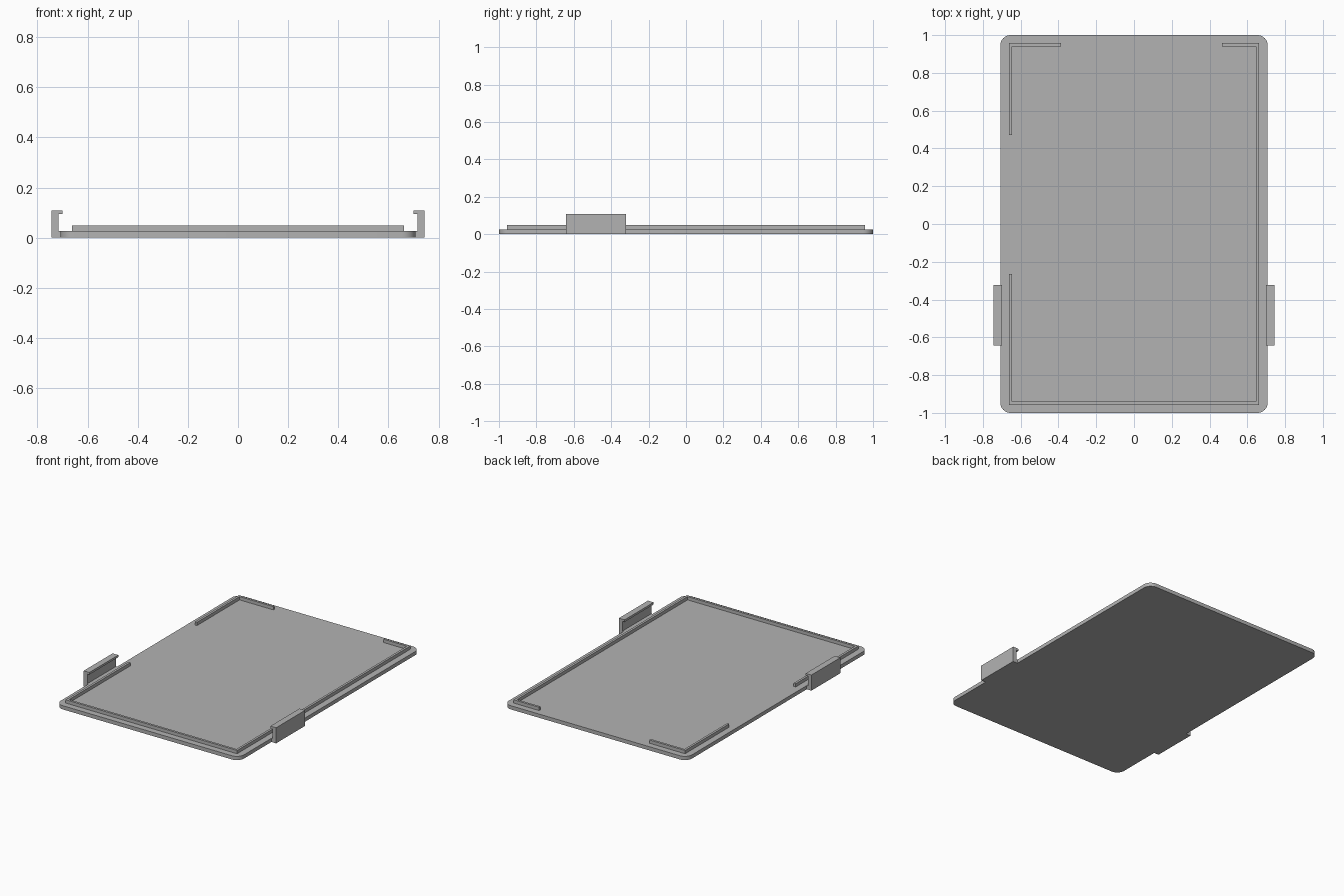
import bpy, bmesh, math
from mathutils import Vector, Matrix

cube = bpy.data.objects.get("Cube")
if cube:
    bpy.data.objects.remove(cube, do_unlink=True)

grey = bpy.data.materials.new("plain grey")
grey.use_nodes = True
colour = (0.45, 0.45, 0.45, 1)
grey.diffuse_color = colour
grey.node_tree.nodes["Principled BSDF"].inputs["Base Color"].default_value = colour


def prism(name, outline, low, high, matrix=Matrix()):
    """Extrude a flat outline from low to high along its own z axis."""
    bm = bmesh.new()
    face = bm.faces.new([bm.verts.new((x, y, low)) for x, y in outline])
    top = bmesh.ops.extrude_face_region(bm, geom=[face])["geom"]
    bmesh.ops.translate(bm, vec=(0, 0, high - low),
                        verts=[v for v in top if isinstance(v, bmesh.types.BMVert)])
    bm.transform(matrix)
    bmesh.ops.recalc_face_normals(bm, faces=bm.faces)
    mesh = bpy.data.meshes.new(name)
    bm.to_mesh(mesh)
    bm.free()
    mesh.materials.append(grey)
    obj = bpy.data.objects.new(name, mesh)
    bpy.context.collection.objects.link(obj)
    return obj


def rounded_rectangle(half_x, half_y, radius, steps=8):
    points = []
    for quarter, (sx, sy) in enumerate([(1, 1), (-1, 1), (-1, -1), (1, -1)]):
        for i in range(steps + 1):
            a = (quarter + i / steps) * math.pi / 2
            points.append((sx * (half_x - radius) + radius * math.cos(a),
                           sy * (half_y - radius) + radius * math.sin(a)))
    return points


def ribbon(path, half_width):
    """Outline of a band with mitred right-angle corners along a path."""
    pts = [Vector(p) for p in path]
    normals = [Vector((a.y - b.y, b.x - a.x)).normalized() for a, b in zip(pts, pts[1:])]
    offsets = [normals[0]] + [a + b for a, b in zip(normals, normals[1:])] + [normals[-1]]
    left = [p + o * half_width for p, o in zip(pts, offsets)]
    right = [p - o * half_width for p, o in zip(pts, offsets)]
    return left + right[::-1]


# Base plate with rounded corners
plate = prism("base_plate", rounded_rectangle(0.708, 1.0, 0.055), 0, 0.026)
bpy.ops.object.select_all(action="DESELECT")
plate.select_set(True)
bpy.context.view_layer.objects.active = plate
bpy.ops.object.shade_smooth_by_angle(angle=math.radians(30))

# Raised locating rails: one long run and one short corner
X, Y = 0.655, 0.949
long_run = [(-X, -0.265), (-X, -Y), (X, -Y), (X, Y), (0.466, Y)]
corner_run = [(-0.386, Y), (-X, Y), (-X, 0.47)]
prism("long_rail", ribbon(long_run, 0.008), 0.026, 0.049)
prism("corner_rail", ribbon(corner_run, 0.008), 0.026, 0.049)

# Hooked side clips, extruded along y from an x-z profile
profile = [(0.706, 0), (0.744, 0), (0.744, 0.109), (0.7, 0.109),
           (0.7, 0.094), (0.716, 0.094), (0.716, 0.026), (0.706, 0.026)]
upright = Matrix.Rotation(math.pi / 2, 4, "X")
for side, sign in (("left", 1), ("right", -1)):
    prism(side + "_clip", [(sign * x, z) for x, z in profile], 0.322, 0.642, upright)
